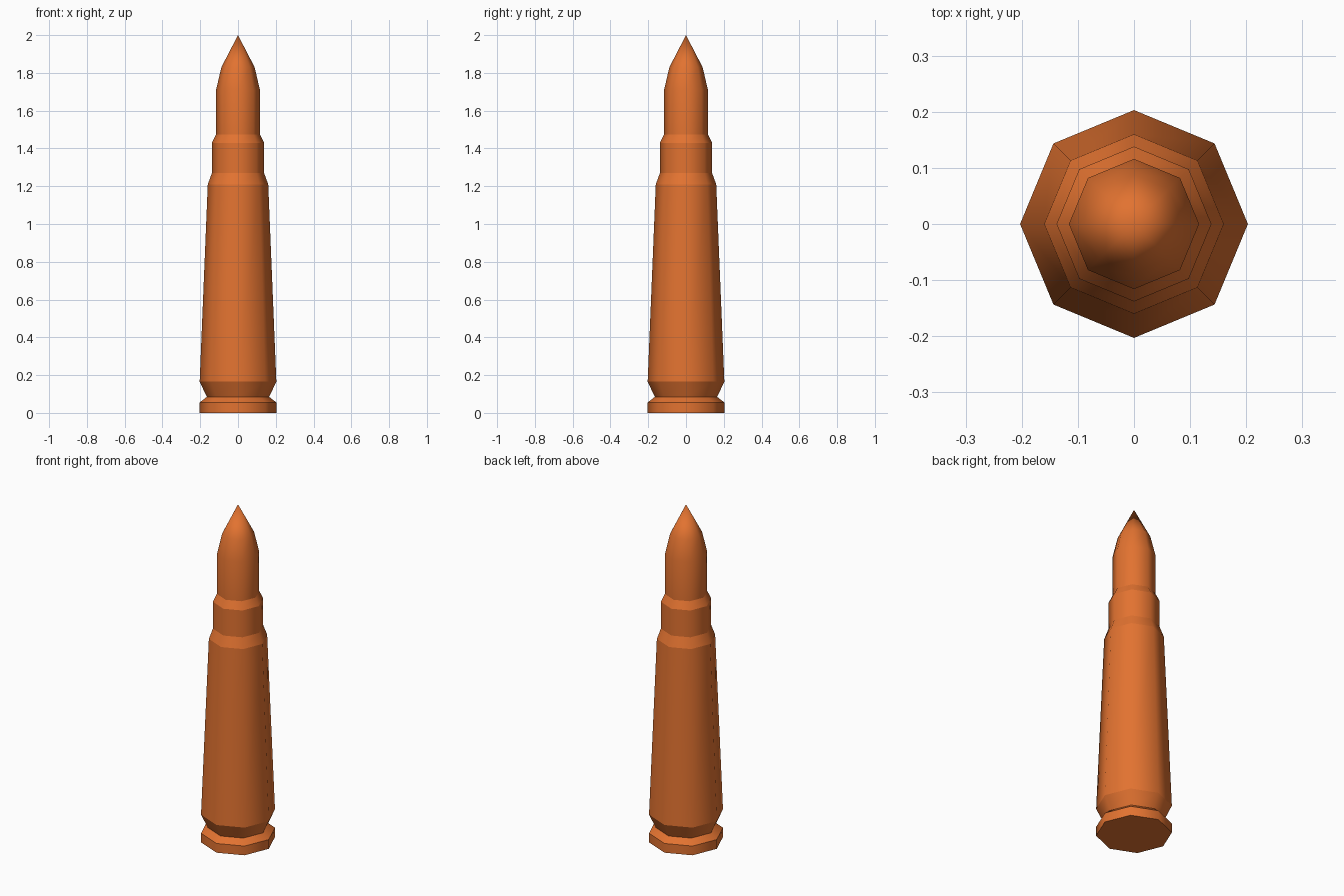
import bpy, bmesh, math

if "Cube" in bpy.data.objects:
    bpy.data.objects.remove(bpy.data.objects["Cube"])

SIDES = 8

brass = bpy.data.materials.new("copper_orange")
brass.diffuse_color = (0.76, 0.17, 0.03, 1)
brass.use_nodes = True
brass.node_tree.nodes["Principled BSDF"].inputs["Base Color"].default_value = brass.diffuse_color


def lathe(name, profile, sharp_rings, cap_bottom=False):
    """Turn a (radius, height) profile around z; radius 0 closes to a point."""
    bm = bmesh.new()
    rings = []
    for r, z in profile:
        if r == 0:
            rings.append([bm.verts.new((0, 0, z))] * SIDES)
        else:
            rings.append([bm.verts.new((r * math.cos(math.tau * i / SIDES),
                                        r * math.sin(math.tau * i / SIDES), z))
                          for i in range(SIDES)])
    for a, b in zip(rings, rings[1:]):
        for i in range(SIDES):
            j = (i + 1) % SIDES
            corners = [a[i], a[j], b[j], b[i]]
            bm.faces.new(list(dict.fromkeys(corners)))
    if cap_bottom:
        bm.faces.new(rings[0][::-1])
    # smooth around the axis, crisp at the rings
    for f in bm.faces:
        f.smooth = True
    if sharp_rings:
        for e in bm.edges:
            if abs(e.verts[0].co.z - e.verts[1].co.z) < 1e-5:
                e.smooth = False
    me = bpy.data.meshes.new(name)
    bm.to_mesh(me)
    bm.free()
    me.materials.append(brass)
    ob = bpy.data.objects.new(name, me)
    bpy.context.collection.objects.link(ob)
    return ob


# Case: rim, extractor groove, tapered body, shoulder, neck and mouth
lathe("case", [(0.203, 0), (0.203, 0.055), (0.165, 0.085), (0.203, 0.165),
               (0.16, 1.21), (0.138, 1.27), (0.138, 1.43), (0.116, 1.475)],
      True, cap_bottom=True)

# Pointed tip seated in the mouth
lathe("tip", [(0.116, 1.475), (0.116, 1.71), (0.088, 1.83), (0, 2.0)], False)
